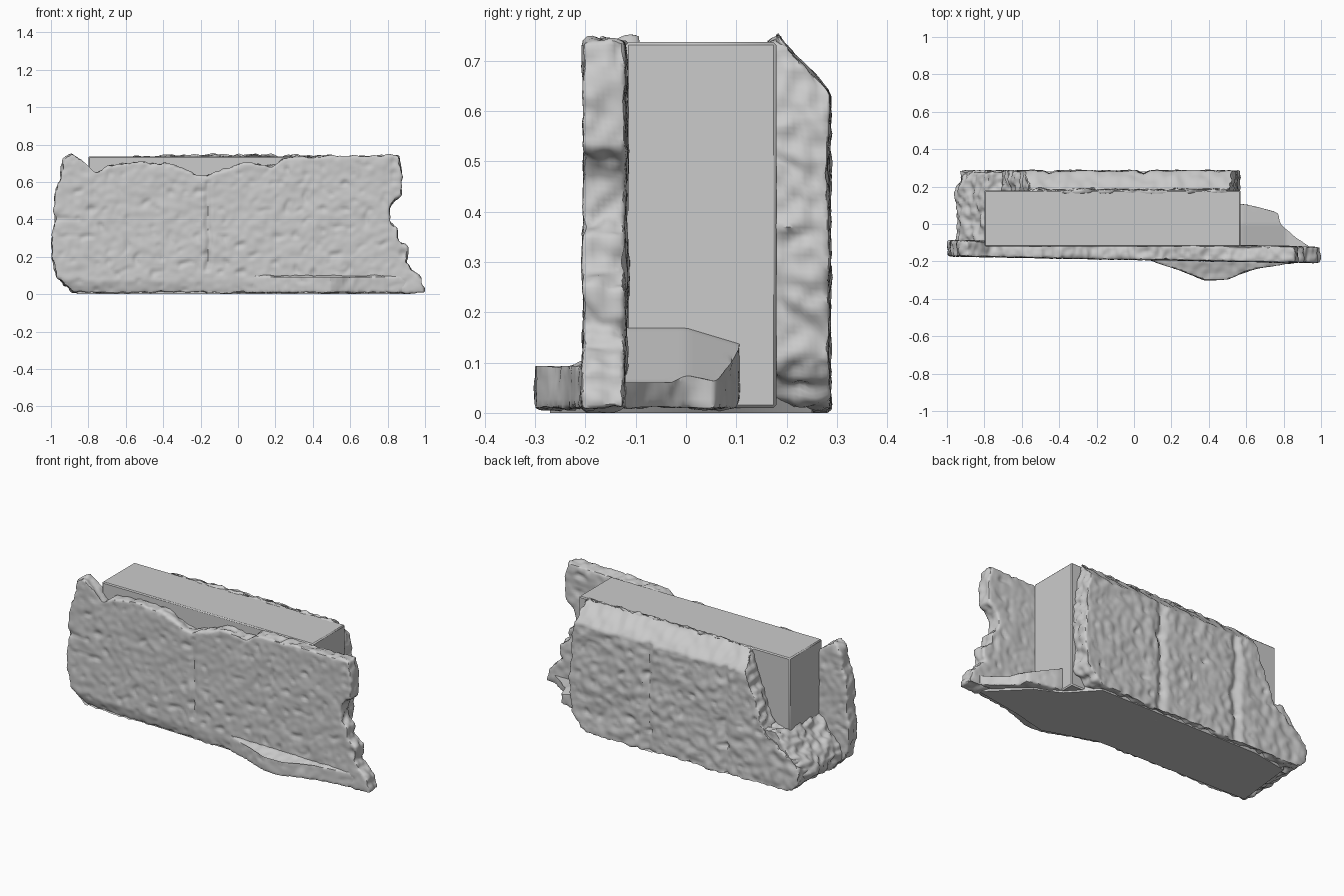
import bpy, bmesh, math
from mathutils import Vector, noise

cube = bpy.data.objects.get("Cube")
if cube:
    bpy.data.objects.remove(cube, do_unlink=True)

stone = bpy.data.materials.new("grey stone")
stone.use_nodes = True
GREY = (0.6, 0.6, 0.6, 1)
stone.diffuse_color = GREY
stone.node_tree.nodes["Principled BSDF"].inputs["Base Color"].default_value = GREY


def finish(obj, angle):
    obj.data.materials.clear()
    obj.data.materials.append(stone)
    bpy.ops.object.select_all(action="DESELECT")
    obj.select_set(True)
    bpy.context.view_layer.objects.active = obj
    bpy.ops.object.shade_smooth_by_angle(angle=math.radians(angle))


def prism(name, axis, outline, lo, hi):
    """Extrude a 2D outline along the given axis from lo to hi."""
    def place(a, b, c):
        return {"x": (c, a, b), "y": (a, c, b), "z": (a, b, c)}[axis]
    bm = bmesh.new()
    rings = [[bm.verts.new(place(a, b, c)) for a, b in outline] for c in (lo, hi)]
    n = len(outline)
    bm.faces.new(rings[0])
    bm.faces.new(rings[1])
    for i in range(n):
        j = (i + 1) % n
        bm.faces.new((rings[0][i], rings[0][j], rings[1][j], rings[1][i]))
    bmesh.ops.recalc_face_normals(bm, faces=bm.faces)
    mesh = bpy.data.meshes.new(name)
    bm.to_mesh(mesh)
    bm.free()
    obj = bpy.data.objects.new(name, mesh)
    bpy.context.collection.objects.link(obj)
    return obj


def weather(obj, amount, shape):
    """Remesh a block finely, chip and pit it along its normals, then reshape it."""
    mod = obj.modifiers.new("Remesh", "REMESH")
    mod.mode = "VOXEL"
    mod.voxel_size = 0.011
    soften = obj.modifiers.new("Soften", "SMOOTH")
    soften.iterations = 2
    graph = bpy.context.evaluated_depsgraph_get()
    mesh = bpy.data.meshes.new_from_object(obj.evaluated_get(graph))
    obj.modifiers.clear()
    obj.data = mesh
    normals = [v.normal.copy() for v in mesh.vertices]
    for v, nrm in zip(mesh.vertices, normals):
        p = v.co.copy()
        edge = 1 - abs(nrm.y)
        bumps = 0.7 * noise.noise(p * 9) + 0.7 * noise.noise(p * 28)
        pits = min(0, noise.noise(p * 21 + Vector((5, 3, 1))) + 0.25)
        v.co += nrm * amount * (bumps * (0.5 + edge) + 1.8 * pits)
        shape(v.co, p, nrm)
        v.co.z = max(v.co.z, 0)
        v.co.x = min(max(v.co.x, -1), 1)
    finish(obj, 50)


def groove(p, centre, width):
    wobble = 0.015 * noise.noise(Vector((p.z * 12, centre, 0)))
    return max(0, 1 - abs(p.x - centre - wobble) / width)


# Smooth inner core of the wall
core = prism("wall_core", "z", [(-0.8, -0.12), (0.57, -0.12), (0.57, 0.18), (-0.8, 0.18)], 0.01, 0.737)
bevel = core.modifiers.new("Bevel", "BEVEL")
bevel.width = 0.006
finish(core, 30)

# Front facing with a broken outline, slightly skewed, with a seam
front_outline = [
    (-0.88, 0.01), (1.0, 0.01), (0.98, 0.08), (0.9, 0.17), (0.91, 0.25),
    (0.85, 0.29), (0.85, 0.35), (0.81, 0.39), (0.81, 0.47), (0.87, 0.53),
    (0.88, 0.63), (0.86, 0.74), (0.25, 0.735), (0.2, 0.69), (0.02, 0.7),
    (-0.06, 0.66), (-0.2, 0.63), (-0.36, 0.69), (-0.55, 0.71), (-0.7, 0.68),
    (-0.76, 0.65), (-0.82, 0.71), (-0.89, 0.75), (-0.93, 0.73), (-0.95, 0.62),
    (-0.98, 0.53), (-0.98, 0.4), (-1.0, 0.22), (-0.97, 0.09)]


def shape_front(co, p, nrm):
    if nrm.y < -0.5:
        if 0.12 < p.z < 0.6:
            co.y += 0.012 * groove(p, -0.16, 0.02)
        # undercut along the foot, deeper toward the closed end
        co.y += 0.3 * max(0, 0.07 - p.z) * max(0, 0.3 - p.x)
    co.y -= 0.018 * p.x


front = prism("front_facing", "y", front_outline, -0.19, -0.105)
weather(front, 0.011, shape_front)

# Back facing, broken away at the closed end, with a worn sloping shoulder
back_outline = [
    (-0.86, 0.01), (0.46, 0.01), (0.55, 0.1), (0.56, 0.3), (0.55, 0.5),
    (0.53, 0.64), (0.5, 0.74), (-0.56, 0.74), (-0.6, 0.6), (-0.66, 0.45),
    (-0.7, 0.32), (-0.8, 0.25), (-0.88, 0.2), (-0.93, 0.13), (-0.92, 0.05)]


def shape_back(co, p, nrm):
    if nrm.y > 0.4:
        for centre in (-0.45, 0.05):
            co.y -= 0.02 * groove(p, centre, 0.04)
        co.y -= 0.015 * max(0, noise.noise(p * 5))
    # shoulder falls away from the top of the core
    co.y = min(co.y, 0.285 - 0.95 * max(0, p.z - 0.635) + 0.012 * noise.noise(p * 20))


back = prism("back_facing", "y", back_outline, 0.165, 0.288)
weather(back, 0.014, shape_back)

# Flared rubble footing around the closed end
footing_profile = [(-0.86, 0.01), (-0.93, 0.06), (-0.95, 0.13), (-0.9, 0.2),
                   (-0.85, 0.25), (-0.79, 0.33), (-0.7, 0.33), (-0.7, 0.01)]


def shape_footing(co, p, nrm):
    # rounded back corner
    co.x += 0.5 * max(0, p.y - 0.2) * max(0, -0.75 - p.x) * 5


footing = prism("end_footing", "y", footing_profile, -0.13, 0.275)
weather(footing, 0.016, shape_footing)

# Low toe at the open end, ramping up to the core
toe_outline = [(0.5, -0.13), (0.95, -0.13), (0.86, -0.07), (0.78, 0.0),
               (0.77, 0.06), (0.68, 0.085), (0.6, 0.105), (0.5, 0.11)]


def shape_toe(co, p, nrm):
    top = 0.17 - 0.45 * max(0, p.x - 0.57) - 0.3 * max(0, p.y)
    co.z = min(co.z, max(0.06, top))


toe = prism("end_toe", "z", toe_outline, 0.01, 0.18)
weather(toe, 0.005, shape_toe)

# Spread of fallen plaster along the front foot
spill_outline = [(0.0, -0.15), (0.1, -0.2), (0.25, -0.25), (0.38, -0.303),
                 (0.5, -0.297), (0.65, -0.24), (0.92, -0.2), (0.92, -0.15)]


def shape_spill(co, p, nrm):
    if nrm.z > 0.4:
        co.z -= 0.3 * max(0, -0.2 - p.y)


spill = prism("front_spill", "z", spill_outline, 0.008, 0.1)
weather(spill, 0.006, shape_spill)

# Flat underside
base_outline = [(-0.86, -0.14), (0.1, -0.17), (0.4, -0.27), (0.6, -0.22), (0.9, -0.17),
                (0.7, 0.03), (0.56, 0.1), (0.42, 0.25), (-0.6, 0.26), (-0.82, 0.22)]
base = prism("underside", "z", base_outline, 0.0, 0.03)
finish(base, 30)
